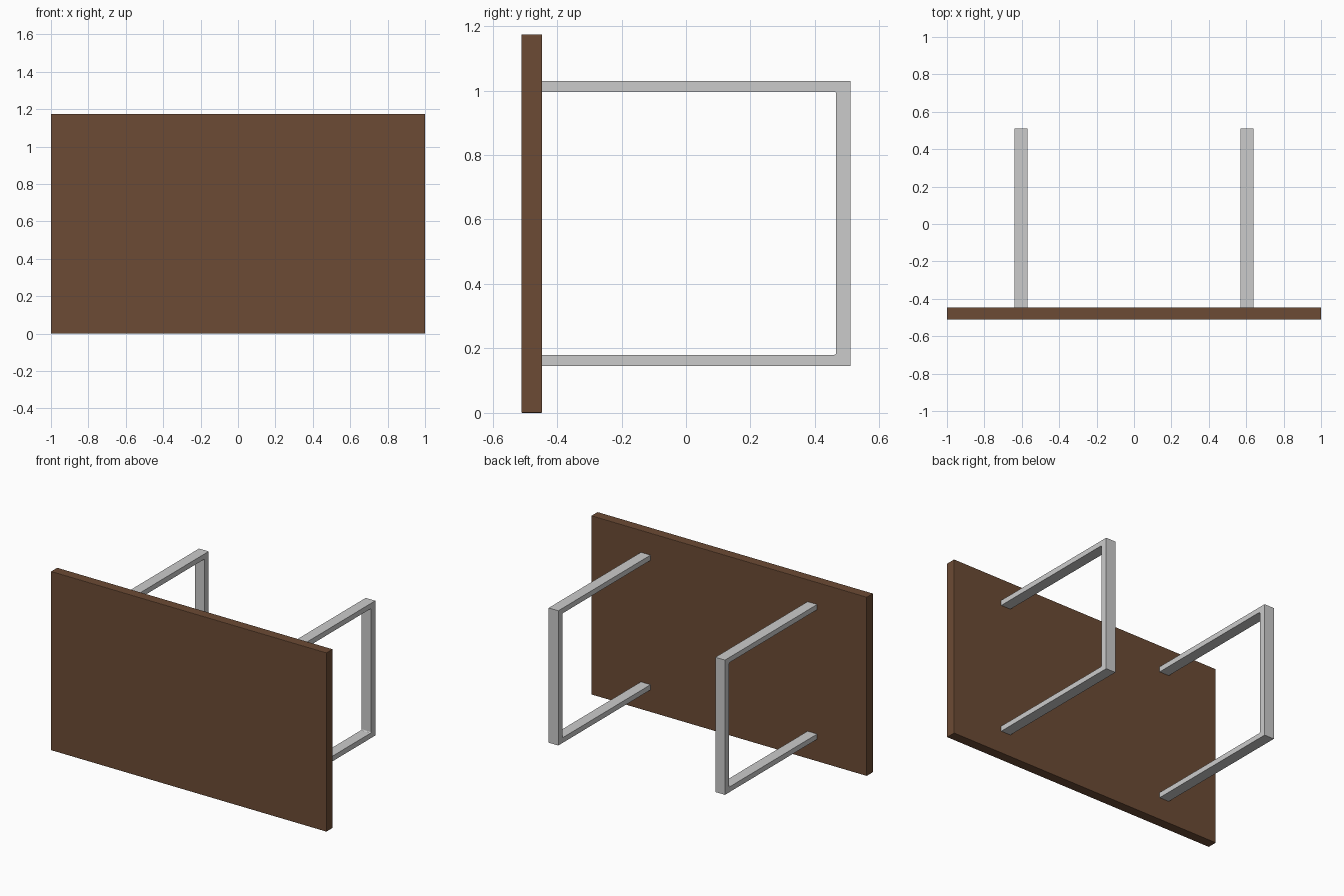
import bpy, bmesh, math
from mathutils import Vector

if "Cube" in bpy.data.objects:
    bpy.data.objects.remove(bpy.data.objects["Cube"])

BACK, FRONT = 0.51, -0.447      # frame extent in y (front end meets the top)
Z0, Z1 = 0.146, 1.03            # frame extent in z
BAR, POST, R = 0.034, 0.044, 0.006


def finish(name, bm, bevel=0.0):
    bmesh.ops.recalc_face_normals(bm, faces=bm.faces)
    mesh = bpy.data.meshes.new(name)
    bm.to_mesh(mesh)
    bm.free()
    obj = bpy.data.objects.new(name, mesh)
    bpy.context.collection.objects.link(obj)
    if bevel:
        mod = obj.modifiers.new("edge_bevel", 'BEVEL')
        mod.width, mod.segments = bevel, 2
    return obj


def inner_corner(y, z, sy, sz):
    # small fillet arc; (sy, sz) points from the corner towards the arc centre
    arc = []
    for i in range(4):
        a = i * math.pi / 6
        arc.append((y + sy * R * (1 - math.sin(a)), z + sz * R * (1 - math.cos(a))))
    return arc


# Table top standing on its long edge
bm = bmesh.new()
bmesh.ops.create_cube(bm, size=1)
bmesh.ops.scale(bm, vec=(2.0, 0.065, 1.174), verts=bm.verts)
bmesh.ops.translate(bm, vec=(0, -0.4785, 0.587), verts=bm.verts)
top = finish("table_top", bm, 0.003)
wood = bpy.data.materials.new("brown_wood")
wood.diffuse_color = (0.15, 0.07, 0.035, 1)
wood.use_nodes = True
wood.node_tree.nodes["Principled BSDF"].inputs["Base Color"].default_value = wood.diffuse_color
top.data.materials.append(wood)

# U-shaped leg frames, one each side
lower = inner_corner(BACK - POST, Z0 + BAR, -1, 1)
upper = inner_corner(BACK - POST, Z1 - BAR, -1, -1)
profile = ([(FRONT, Z0), (BACK, Z0), (BACK, Z1), (FRONT, Z1), (FRONT, Z1 - BAR)]
           + upper[::-1][::-1 if upper[0][0] < upper[-1][0] else 1]
           + sorted(lower, key=lambda p: -p[1]) + [(FRONT, Z0 + BAR)])
for side, x in (("left", -0.605), ("right", 0.605)):
    bm = bmesh.new()
    face = bm.faces.new([bm.verts.new((x - 0.035, y, z)) for y, z in profile])
    out = bmesh.ops.extrude_face_region(bm, geom=[face], use_keep_orig=True)
    moved = [v for v in out["geom"] if isinstance(v, bmesh.types.BMVert)]
    bmesh.ops.translate(bm, vec=Vector((0.07, 0, 0)), verts=moved)
    finish(side + "_leg_frame", bm)
